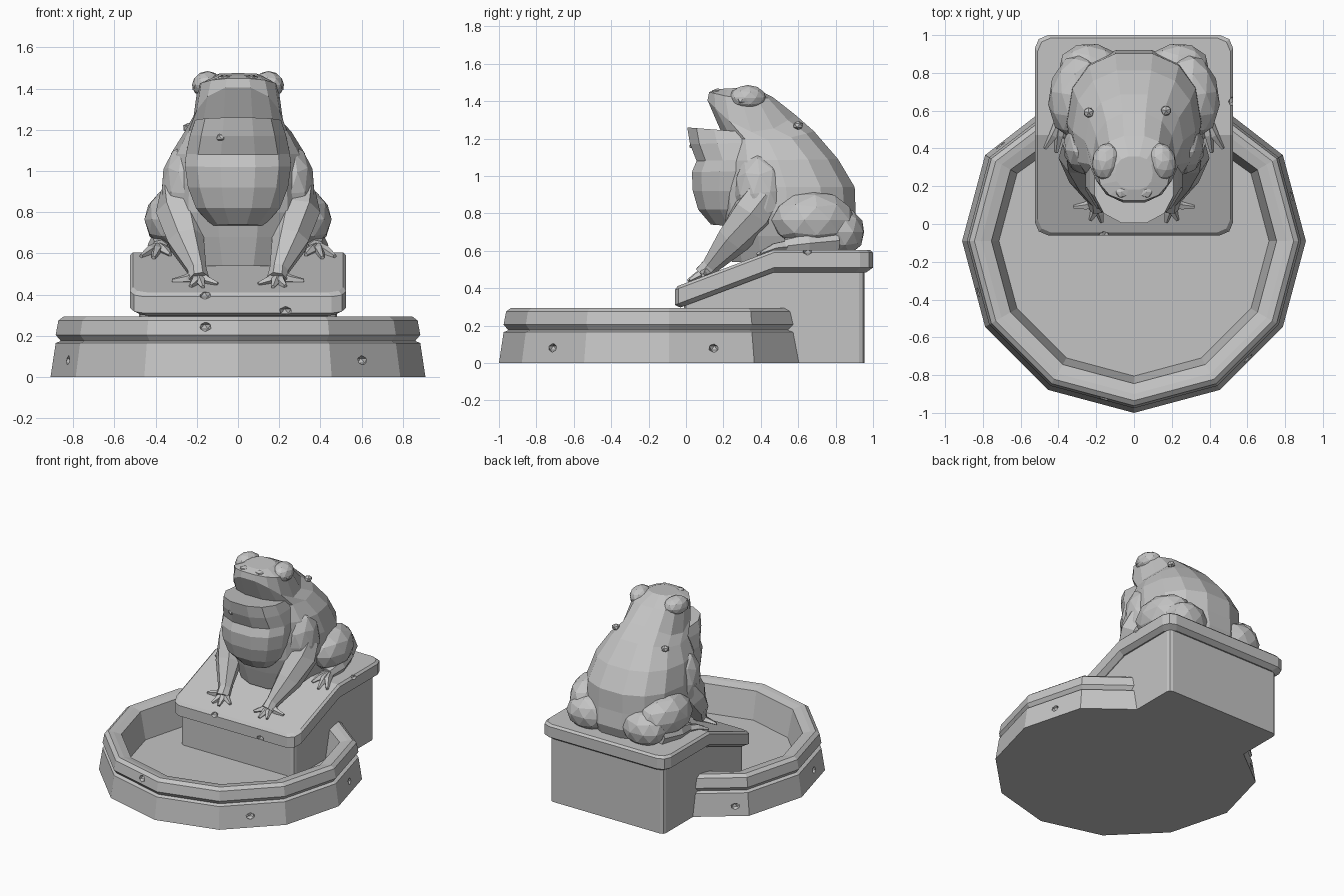
import bpy, bmesh, math
from mathutils import Vector, Matrix

cube = bpy.data.objects.get("Cube")
if cube:
    bpy.data.objects.remove(cube)

stone = bpy.data.materials.new("grey_stone")
stone.use_nodes = True
GREY = (0.55, 0.55, 0.55, 1)
stone.diffuse_color = GREY
stone.node_tree.nodes["Principled BSDF"].inputs["Base Color"].default_value = GREY


def finish(name, bm, mirror=False):
    bmesh.ops.recalc_face_normals(bm, faces=bm.faces)
    mesh = bpy.data.meshes.new(name)
    bm.to_mesh(mesh)
    bm.free()
    mesh.materials.append(stone)
    obj = bpy.data.objects.new(name, mesh)
    bpy.context.collection.objects.link(obj)
    if mirror:
        obj.modifiers.new("Mirror", 'MIRROR').use_mirror_merge = False
    return obj


def loft(bm, rings, caps=True):
    loops = [[bm.verts.new(p) for p in ring] for ring in rings]
    n = len(loops[0])
    for a, b in zip(loops, loops[1:]):
        for i in range(n):
            j = (i + 1) % n
            bm.faces.new((a[i], a[j], b[j], b[i]))
    if caps:
        bm.faces.new(loops[0])
        bm.faces.new(loops[-1])
    return loops


def body_ring(zb, zf, yf, yb, w, dip=0.0, n=14, power=0.85):
    """Rounded ring, tilted from the back height zb to the front height zf."""
    pts = []
    for i in range(n):
        a = 2 * math.pi * (i + 0.5) / n
        s, c = math.sin(a), math.cos(a)
        s = math.copysign(abs(s) ** power, s)
        c = math.copysign(abs(c) ** power, c)
        t = (1 + c) / 2
        pts.append((w * s, yb + (yf - yb) * t,
                    zb + (zf - zb) * t - dip * math.sin(math.pi * t)))
    return pts


def limb(bm, path, sides=7):
    """Tapered tube through (x, y, z, radius) points."""
    pts = [Vector(p[:3]) for p in path]
    rings = []
    for i, p in enumerate(pts):
        d = pts[min(i + 1, len(pts) - 1)] - pts[max(i - 1, 0)]
        q = d.to_track_quat('Z', 'Y')
        rings.append([p + q @ Vector((math.cos(k * math.tau / sides),
                                      math.sin(k * math.tau / sides), 0)) * path[i][3]
                      for k in range(sides)])
    loft(bm, rings)


def blob(bm, centre, size, tilt=0.0, detail=2, axis='Z'):
    m = Matrix.Translation(centre) @ Matrix.Rotation(tilt, 4, axis) @ Matrix.Diagonal((*size, 1))
    bmesh.ops.create_icosphere(bm, subdivisions=detail, radius=1, matrix=m)


BEND, SLOPE = 0.47, 0.377


def slab_z(y, z=0.605):
    return z + min(0, (y - BEND) * SLOPE)


# Twelve-sided basin with a grooved outer wall, a raised rim and a shortened back
profile = [(0.91, 0), (0.885, 0.165), (0.86, 0.175), (0.885, 0.205), (0.872, 0.275),
           (0.845, 0.295), (0.81, 0.29), (0.755, 0.275), (0.715, 0.07)]


def basin_point(r, z, k):
    back = 0.075 if k in (5, 6, 7) else 0
    a = k * math.tau / 12
    return r * math.sin(a), -0.09 - back - r * math.cos(a), z


bm = bmesh.new()
loft(bm, [[basin_point(r, z, k) for k in range(12)] for r, z in profile])
basin = finish("basin", bm)


def plan(x, y0, y1, cut):
    """Half-rounded rectangle outline, with a point at the bend on each side."""
    k = cut * 0.3
    right = [(x - cut, y0), (x - k, y0 + k), (x, y0 + cut), (x, BEND),
             (x, y1 - cut), (x - k, y1 - k), (x - cut, y1)]
    return right + [(-px, py) for px, py in reversed(right)]


def bent_block(name, levels, follow_bottom):
    bm = bmesh.new()
    rings = [[(x, y, slab_z(y, z) if i or follow_bottom else z)
              for x, y in plan(w, y0, y1, cut)]
             for i, (z, w, y0, y1, cut) in enumerate(levels)]
    loops = loft(bm, rings, caps=False)
    # Caps are split along the bend
    for lp in (loops[0], loops[-1]):
        bm.faces.new(lp[:4] + lp[10:])
        bm.faces.new(lp[3:11])
    return finish(name, bm)


# Pedestal and its bent top slab
bent_block("pedestal", [(0, 0.48, -0.01, 0.955, 0.03), (0.52, 0.48, -0.01, 0.955, 0.03)], False)
slab = bent_block("slab", [(0.485, 0.49, -0.03, 0.965, 0.06), (0.51, 0.525, -0.06, 1.0, 0.07),
                           (0.59, 0.525, -0.06, 1.0, 0.07), (0.605, 0.51, -0.045, 0.985, 0.07)], True)

# Toad body and upper head, with the lip dipping to the mouth corners
bm = bmesh.new()
loft(bm, [body_ring(*r) for r in [
    (0.54, 0.54, 0.24, 0.88, 0.27),
    (0.68, 0.68, 0.20, 0.93, 0.33),
    (0.80, 0.80, 0.17, 0.915, 0.36),
    (0.94, 0.94, 0.16, 0.91, 0.355),
    (1.09, 1.08, 0.16, 0.82, 0.325),
    (1.24, 1.22, 0.19, 0.69, 0.26, 0.04),
    (1.33, 1.41, 0.11, 0.59, 0.22, 0.135),
    (1.42, 1.45, 0.12, 0.47, 0.195, 0.02),
    (1.475, 1.465, 0.18, 0.36, 0.10)]])
finish("toad_body", bm)

# Lower jaw and hanging throat
bm = bmesh.new()
loft(bm, [body_ring(*r, 0, 12) for r in [
    (0.72, 0.74, 0.13, 0.40, 0.13),
    (0.82, 0.82, 0.06, 0.42, 0.21),
    (0.92, 0.92, 0.03, 0.46, 0.25),
    (1.03, 1.02, 0.025, 0.48, 0.265),
    (1.09, 1.08, 0.05, 0.48, 0.26),
    (1.18, 1.17, 0.015, 0.46, 0.24),
    (1.225, 1.26, 0.0, 0.44, 0.215)]])
finish("throat", bm)

# Eyes, brows and nostrils
bm = bmesh.new()
blob(bm, (0.148, 0.33, 1.418), (0.075, 0.10, 0.068), 0.2, 2)
blob(bm, (0.19, 0.31, 1.41), (0.035, 0.05, 0.035), 0.2, 1)
blob(bm, (0.065, 0.17, 1.45), (0.035, 0.035, 0.018), 0, 1)
finish("eyes", bm, True)

# Front legs with rounded shoulders and splayed toes
bm = bmesh.new()
blob(bm, (0.255, 0.405, 0.91), (0.12, 0.145, 0.22), 0.12, 2, 'X')
limb(bm, [(0.27, 0.40, 0.90, 0.11), (0.28, 0.36, 0.80, 0.12),
          (0.255, 0.25, 0.66, 0.092), (0.20, 0.13, 0.52, 0.048), (0.19, 0.09, 0.475, 0.05)])
for x, y in [(0.32, 0.09), (0.23, 0.02), (0.17, 0.01), (0.10, 0.05)]:
    limb(bm, [(0.195, 0.12, 0.49, 0.035), ((x + 0.19) / 2, y / 2 + 0.05, slab_z(y / 2 + 0.05) + 0.012, 0.022),
              (x, y, slab_z(y) + 0.006, 0.01)], 5)
finish("front_legs", bm, True)

# Hind legs: folded thigh, haunch and foot
bm = bmesh.new()
blob(bm, (0.305, 0.68, 0.765), (0.148, 0.225, 0.155), 0.15)
blob(bm, (0.22, 0.82, 0.70), (0.18, 0.135, 0.135), 0.2)
limb(bm, [(0.33, 0.80, 0.655, 0.07), (0.38, 0.65, 0.64, 0.06), (0.38, 0.53, 0.625, 0.042)])
for x, y in [(0.47, 0.40), (0.41, 0.38), (0.33, 0.42)]:
    limb(bm, [(0.38, 0.56, 0.625, 0.035), ((x + 0.38) / 2, 0.47, 0.615, 0.025),
              (x, y, slab_z(y) + 0.008, 0.01)], 5)
finish("hind_legs", bm, True)

# Warts on the back and chest
bm = bmesh.new()
for p in [(0.17, 0.60, 1.27), (-0.24, 0.59, 1.21), (-0.08, 0.045, 1.165), (0.31, 0.26, 0.78)]:
    blob(bm, p, (0.03, 0.03, 0.025), 0.4, 1)
finish("warts", bm)

# Weathered chips cut out of the stone edges
bm = bmesh.new()
for p in [(-0.16, -0.93, 0.245), (-0.82, -0.36, 0.08), (0.6, -0.71, 0.08), (0.84, 0.15, 0.08),
          (-0.71, 0.42, 0.07), (-0.16, -0.065, 0.40), (0.23, -0.065, 0.32), (0.53, 0.65, 0.6)]:
    blob(bm, p, (0.035, 0.03, 0.025), 0.5, 1)
chips = finish("chip_cutter", bm)
chips.hide_render = True
chips.hide_viewport = True
for obj in (basin, slab):
    mod = obj.modifiers.new("Chips", 'BOOLEAN')
    mod.operation = 'DIFFERENCE'
    mod.solver = 'EXACT'
    mod.object = chips
